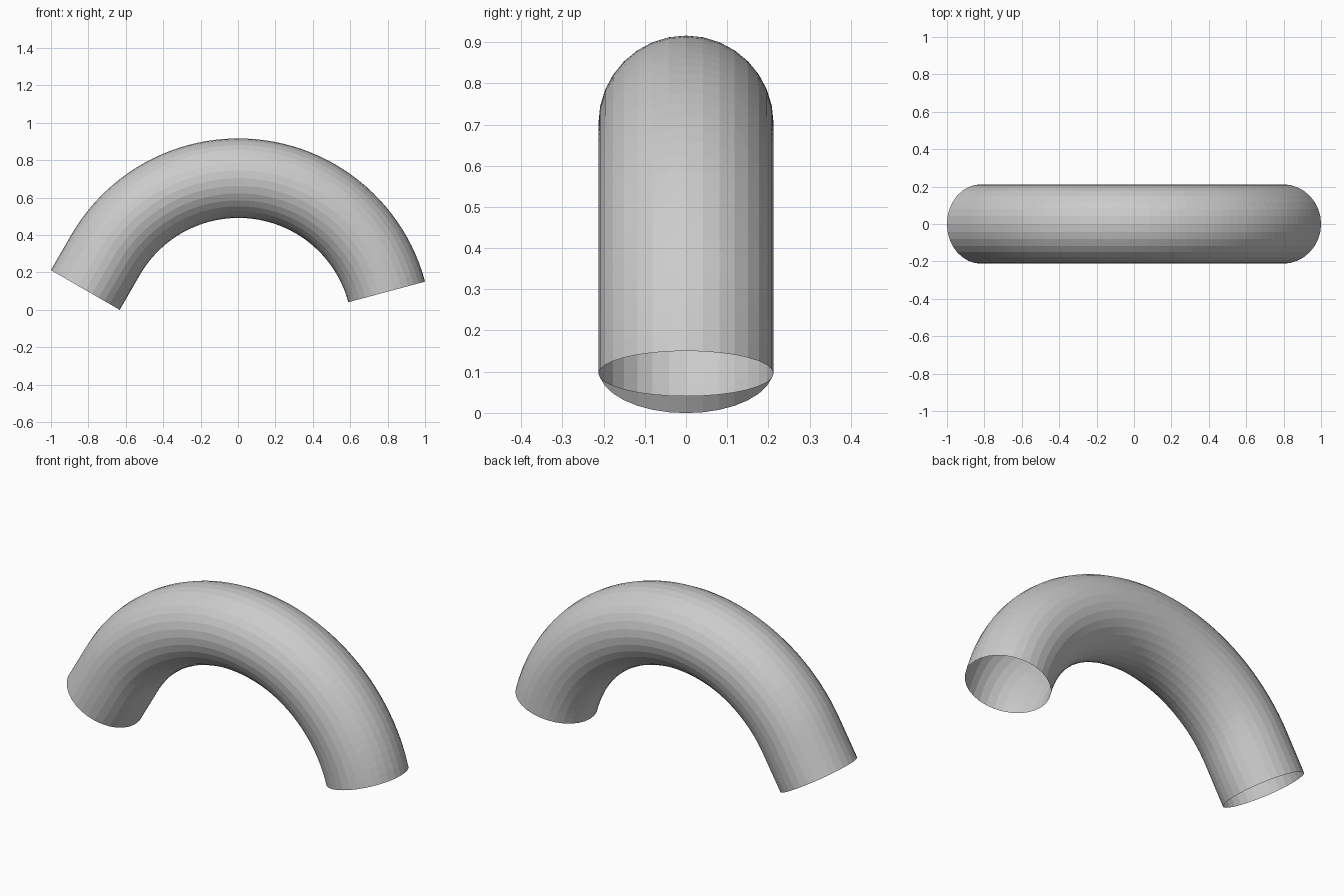
import bpy, bmesh
from math import radians, sin, cos
from mathutils import Vector, Matrix

if "Cube" in bpy.data.objects:
    bpy.data.objects.remove(bpy.data.objects["Cube"])

R, r = 0.8205, 0.2125             # bend radius, tube radius
CENTRE = Vector((0.0025, 0, -0.117))
START, END = radians(15), radians(150)
STRAIGHT = 0.2165                 # length of the straight tail
SIDES, STEPS = 32, 48

bm = bmesh.new()

# open ring at the right-hand end, lying across the bend
at_start = (Matrix.Translation(CENTRE) @ Matrix.Rotation(-START, 4, 'Y')
            @ Matrix.Translation((R, 0, 0)))
bmesh.ops.create_circle(bm, cap_ends=False, segments=SIDES, radius=r, matrix=at_start)

# sweep the ring round the bend
out = bmesh.ops.spin(bm, geom=bm.edges[:], cent=CENTRE, axis=(0, -1, 0),
                     angle=END - START, steps=STEPS, use_duplicate=False)
last_ring = [g for g in out['geom_last'] if isinstance(g, bmesh.types.BMEdge)]

# straight tail on the left
tail = bmesh.ops.extrude_edge_only(bm, edges=last_ring)
tail_verts = [g for g in tail['geom'] if isinstance(g, bmesh.types.BMVert)]
bmesh.ops.translate(bm, verts=tail_verts,
                    vec=Vector((-sin(END), 0, cos(END))) * STRAIGHT)

bmesh.ops.triangulate(bm, faces=bm.faces[:])
bmesh.ops.recalc_face_normals(bm, faces=bm.faces[:])

# normals must point away from the tube's centre line
top = max(bm.faces, key=lambda f: f.calc_center_median().z)
if top.normal.z < 0:
    bmesh.ops.reverse_faces(bm, faces=bm.faces[:])

# bent pipe, faceted and open at both ends
mesh = bpy.data.meshes.new("bent_pipe")
bm.to_mesh(mesh)
bm.free()
pipe = bpy.data.objects.new("bent_pipe", mesh)
bpy.context.collection.objects.link(pipe)
